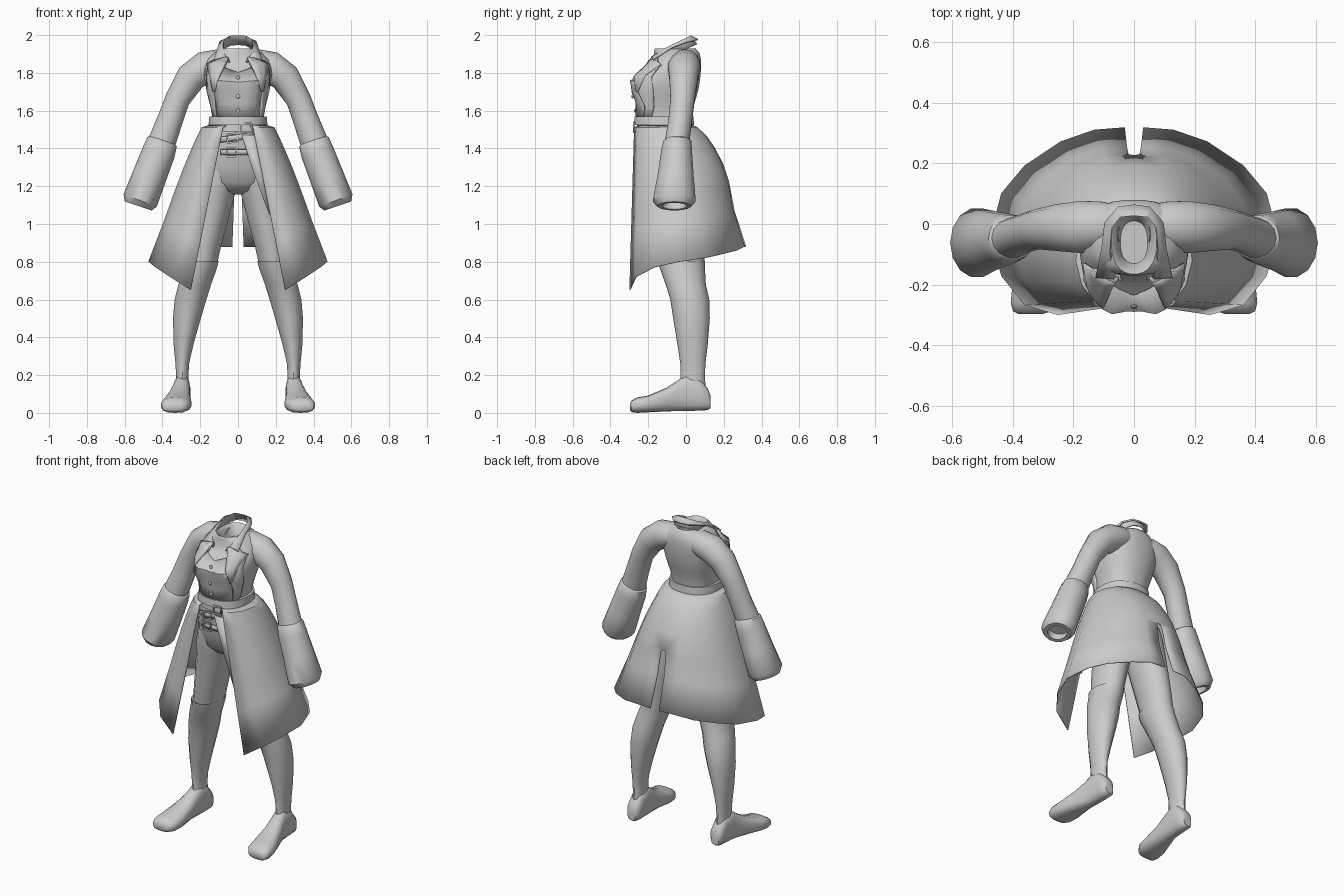
import bpy, bmesh, math
from mathutils import Vector
from mathutils.bvhtree import BVHTree


def make(name, rows, closed=True, caps=True, mirror=False, thick=0, angle=45):
    """Skin rows of points into a surface."""
    bm = bmesh.new()
    vs = [[bm.verts.new(p) for p in r] for r in rows]
    n = len(rows[0])
    for a, b in zip(vs, vs[1:]):
        for i in range(n if closed else n - 1):
            j = (i + 1) % n
            bm.faces.new((a[i], a[j], b[j], b[i]))
    if closed and caps:
        bm.faces.new(vs[0])
        bm.faces.new(vs[-1])
    bmesh.ops.recalc_face_normals(bm, faces=bm.faces)
    me = bpy.data.meshes.new(name)
    bm.to_mesh(me)
    tree = BVHTree.FromBMesh(bm)
    bm.free()
    ob = bpy.data.objects.new(name, me)
    bpy.context.collection.objects.link(ob)
    if mirror:
        ob.modifiers.new("mirror", 'MIRROR').merge_threshold = 0.0005
    if thick:
        m = ob.modifiers.new("thickness", 'SOLIDIFY')
        m.thickness, m.offset = thick, 0
    bpy.ops.object.select_all(action='DESELECT')
    ob.select_set(True)
    bpy.context.view_layer.objects.active = ob
    bpy.ops.object.shade_smooth_by_angle(angle=math.radians(angle))
    return tree


def ring(h, x0, x1, a0, a1, n=14, p=1.0, along='z'):
    """Rounded section filling a box, across z or across y."""
    pts = []
    for i in range(n):
        t = 2 * math.pi * (i + 0.5) / n
        c, s = math.cos(t), math.sin(t)
        c, s = math.copysign(abs(c) ** p, c), math.copysign(abs(s) ** p, s)
        x, a = (x0 + x1) / 2 + c * (x1 - x0) / 2, (a0 + a1) / 2 + s * (a1 - a0) / 2
        pts.append((x, a, h) if along == 'z' else (x, h, a))
    return pts


def tube(path, n=14):
    """Sections (x, y, z, r, ry) across a path in the xz plane."""
    rows = []
    for i, (x, y, z, r, ry) in enumerate(path):
        a, b = path[max(i - 1, 0)], path[min(i + 1, len(path) - 1)]
        d = Vector((b[0] - a[0], 0, b[2] - a[2])).normalized()
        u = Vector((-d.z, 0, d.x))
        rows.append([Vector((x, y, z)) + u * r * math.cos(2 * math.pi * k / n)
                     + Vector((0, ry * math.sin(2 * math.pi * k / n), 0)) for k in range(n)])
    return rows


def wrap(name, tree, inner, outer, off, mirror=True, cols=5, thick=0.012):
    """Panel between two (x, z) edges, laid on the front of a body."""
    rows = []
    for (xa, za), (xb, zb) in zip(inner, outer):
        row = []
        for k in range(cols + 1):
            f = k / cols
            x, z = xa + (xb - xa) * f, za + (zb - za) * f
            hit = tree.ray_cast(Vector((x, -1, z)), Vector((0, 1, 0)))[0]
            row.append((x, (hit.y if hit else -0.13) - off, z))
        rows.append(row)
    return make(name, rows, closed=False, mirror=mirror, thick=thick)


def box(name, x, y, z, sx, sy, sz, tilt=0):
    bpy.ops.mesh.primitive_cube_add(size=1, location=(x, y, z), rotation=(0, tilt, 0))
    ob = bpy.context.object
    ob.name, ob.scale = name, (sx, sy, sz)


# Torso with bust, ending in a hollow neck opening
rows = []
for z, w, yf, yb in [(1.49, .145, -.262, .03), (1.55, .135, -.258, .03), (1.62, .145, -.255, .04),
                     (1.67, .158, -.252, .055), (1.71, .168, -.248, .066), (1.75, .175, -.238, .073),
                     (1.79, .18, -.22, .078), (1.83, .18, -.19, .08), (1.87, .165, -.17, .08),
                     (1.91, .12, -.17, .07), (1.93, .075, -.165, .05), (1.915, .058, -.15, .03),
                     (1.86, .045, -.13, .01)]:
    r = ring(z, -w, w, yf, yb, 28, .85)
    if z < 1.9 and w > .1:
        r = [(x, y - (.068 * math.exp(-((z - 1.745) / .06) ** 2 - ((abs(x) - .085) / .085) ** 2)
                      if y < -.1 else 0), zz) for x, y, zz in r]
    rows.append(r)
torso = make("torso", rows)

# Vest front, coat front edges and lapels laid on the torso
wrap("vest_front", torso, [(0, 1.80), (0, 1.75), (0, 1.7), (0, 1.64), (0, 1.56)],
     [(.1, 1.835), (.12, 1.76), (.125, 1.7), (.115, 1.64), (.11, 1.56)], .006, thick=.008)
wrap("coat_front_edge", torso, [(.05, 1.88), (.07, 1.83), (.105, 1.78), (.125, 1.7), (.122, 1.62), (.11, 1.56)],
     [(.11, 1.885), (.16, 1.83), (.163, 1.78), (.16, 1.7), (.14, 1.62), (.13, 1.56)], .014)
wrap("lapel", torso, [(.06, 1.865), (.07, 1.84), (.10, 1.78), (.125, 1.70)],
     [(.12, 1.87), (.165, 1.845), (.15, 1.79), (.13, 1.70)], .024, cols=3)

# Standing collar, open at the front
make("collar", [
    [(.045, -.185, 1.855), (.08, -.09, 1.90), (.08, 0, 1.925), (.045, .045, 1.945), (0, .055, 1.95)],
    [(.075, -.18, 1.885), (.082, -.085, 1.94), (.075, -.01, 1.975), (.045, .025, 1.992), (0, .03, 1.994)],
    [(.125, -.175, 1.87), (.105, -.075, 1.935), (.095, .005, 1.965), (.052, .055, 1.975), (0, .062, 1.975)]],
    closed=False, mirror=True, thick=.01, angle=30)

# Sleeves and wide cuffs with a hollow end
make("sleeve", tube([(.05, -.005, 1.85, .065, .065), (.10, -.005, 1.85, .075, .08), (.17, -.01, 1.832, .085, .088),
                     (.25, -.012, 1.775, .08, .078), (.32, -.018, 1.66, .066, .066), (.36, -.03, 1.55, .068, .064),
                     (.397, -.045, 1.45, .073, .066), (.42, -.05, 1.39, .07, .066)]), mirror=True)
cuff = tube([(.397, -.045, 1.45, .06, .06), (.402, -.046, 1.435, .082, .076), (.42, -.05, 1.38, .088, .084),
             (.47, -.055, 1.25, .091, .098), (.518, -.062, 1.125, .094, .116), (.528, -.062, 1.095, .075, .09)])
mid = Vector((.528, -.062, 1.095))
cuff.append([mid + (Vector(p) - mid) * .72 for p in cuff[-1]])
cuff.append([Vector(p) + Vector((-.015, 0, .04)) for p in cuff[-1]])
make("sleeve_cuff", cuff, mirror=True)

# Coat skirt: columns from the front edge round to the back slit
top = [(.08, -.272), (.13, -.252), (.17, -.2), (.19, -.12), (.18, -.05), (.15, .005), (.1, .04), (.05, .055), (0, .06)]
hem = [(.25, -.297, .65), (.36, -.265, .72), (.435, -.17, .77), (.472, -.04, .80), (.435, .1, .82),
       (.36, .19, .84), (.24, .27, .86), (.13, .308, .88), (.03, .316, .88)]
rows = [[(x * .72, -.12 + (y + .12) * .8, 1.525) for x, y in top]]
for t, bulge in [(0, 0), (.08, .03), (.17, .045), (.3, .055), (.45, .048), (.47, .046), (.7, .015), (1, 0)]:
    row = []
    for i, ((x, y), (hx, hy, hz)) in enumerate(zip(top, hem)):
        px = x + (hx - x) * t + bulge * .2 * (0 < i < 8)
        if i == 8:
            px = 0 if t < .46 else .018 + .012 * (t - .47) / .53
        row.append((px, y + (hy - y) * t + bulge * max(0, hy + .05) / .36, 1.51 + (hz - 1.51) * t))
    rows.append(row)
make("coat_skirt", rows, closed=False, mirror=True, thick=.006)

# Inner flap hanging at one side of the opening
make("inner_flap", [[(.02, -.268, 1.47), (.10, -.268, 1.47)], [(.08, -.272, 1.28), (.14, -.274, 1.28)],
                    [(.165, -.276, 1.05), (.17, -.278, 1.05)]], closed=False, thick=.006)

# Trousers
hips = make("trouser_hips", [ring(z, -w, w, a, b, 20, .9) for z, w, a, b in [
    (1.52, .135, -.255, .03), (1.46, .16, -.252, .045), (1.38, .185, -.243, .065), (1.3, .2, -.225, .08),
    (1.22, .19, -.2, .09), (1.175, .13, -.16, .07), (1.155, .05, -.1, .03)]])
make("trouser_leg", [ring(*v) for v in [
    (1.32, .01, .195, -.2, .07), (1.24, .005, .212, -.2, .09), (1.15, .015, .228, -.18, .095),
    (1.0, .055, .245, -.16, .1), (.88, .088, .262, -.145, .1), (.76, .115, .275, -.125, .095)]], mirror=True)

# Tall boots and feet
make("boot_shaft", [ring(*v) for v in [
    (.79, .115, .27, -.12, .09), (.805, .10, .28, -.148, .1), (.77, .108, .285, -.14, .1),
    (.68, .14, .318, -.108, .105), (.6, .165, .338, -.083, .123), (.5, .195, .346, -.068, .126),
    (.36, .235, .342, -.045, .115), (.26, .258, .332, -.03, .103), (.19, .262, .328, -.028, .10),
    (.12, .258, .33, -.04, .105)]], mirror=True)
make("foot", [ring(*v, 14, .75, 'y') for v in [
    (.13, .268, .322, .025, .09), (.115, .253, .335, .015, .13), (.07, .25, .338, .012, .185),
    (.0, .252, .342, .01, .20), (-.04, .253, .35, .01, .175), (-.1, .252, .37, .008, .135),
    (-.2, .246, .402, .003, .092), (-.26, .255, .408, .0, .082), (-.288, .275, .4, .004, .065),
    (-.297, .3, .38, .015, .045)]], mirror=True)

# Waist belt
make("waist_belt", [ring(z, -.145 - g, .145 + g, -.265 - g, .032 + g, 24, .85) for z, g in [
    (1.525, -.01), (1.525, .012), (1.57, .008), (1.57, -.01)]], caps=False, angle=30)

# Two slanted straps with buckles below the belt
wrap("upper_strap", hips, [(-.10, 1.43), (-.10, 1.46)], [(.08, 1.455), (.08, 1.485)], .012, False)
wrap("lower_strap", hips, [(-.09, 1.365), (-.09, 1.395)], [(.07, 1.365), (.07, 1.395)], .012, False)


def buckle(x, y, z, w, h, tilt):
    for s in (-1, 1):
        box("buckle_side", x + s * w / 2 * math.cos(tilt), y, z - s * w / 2 * math.sin(tilt), .009, .012, h, tilt)
        box("buckle_bar", x, y, z + s * h / 2, w, .012, .009, tilt)


buckle(.045, -.275, 1.51, .055, .05, 0)
buckle(-.03, -.268, 1.455, .055, .045, -.14)
buckle(-.035, -.262, 1.38, .05, .045, 0)

# Vest buttons
for z, y in ((1.60, -.268), (1.675, -.283), (1.775, -.272)):
    bpy.ops.mesh.primitive_uv_sphere_add(segments=10, ring_count=6, radius=.011, location=(0, y, z))
    bpy.context.object.name = "vest_button"
    bpy.context.object.scale.y = .6
